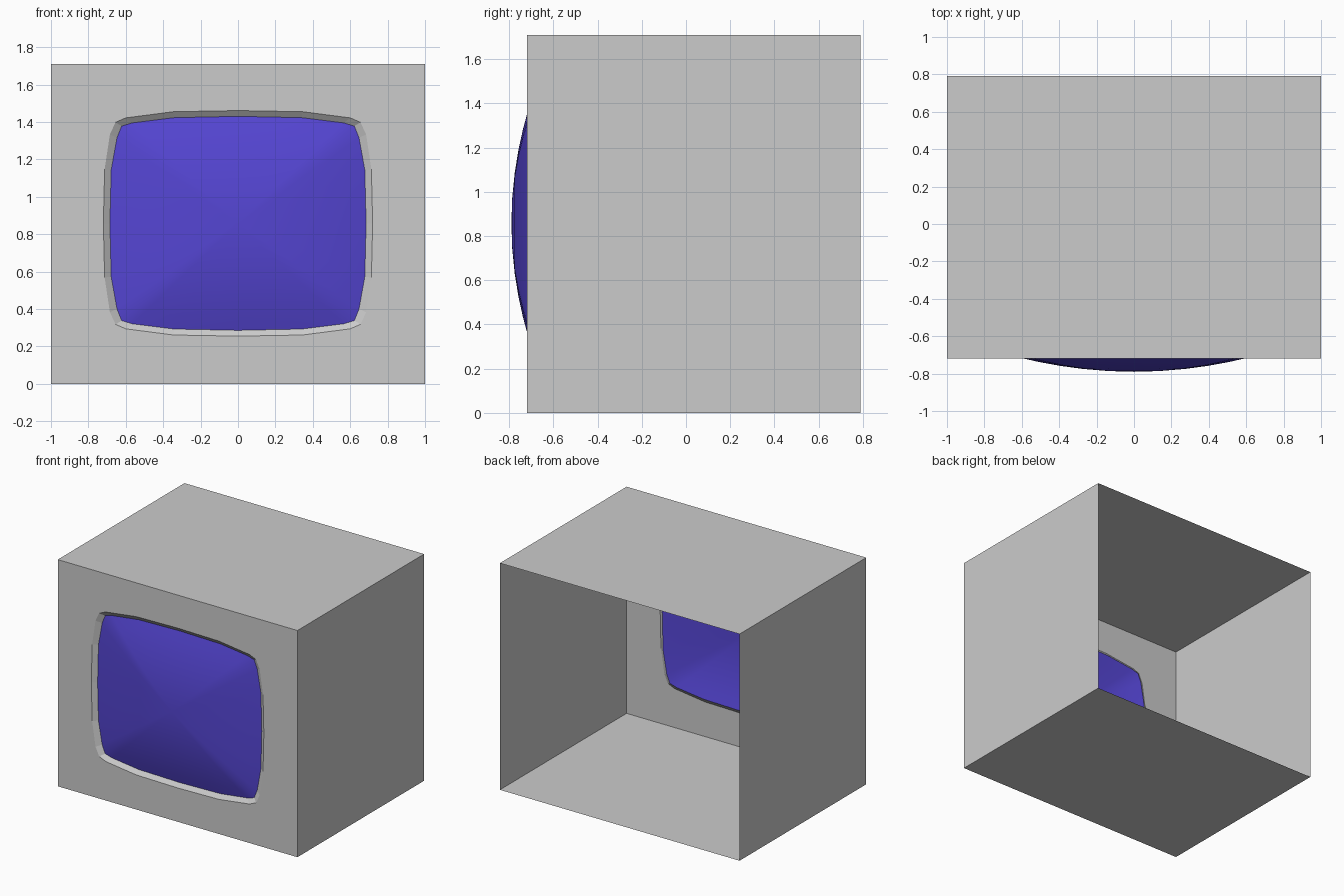
import bpy, bmesh

if "Cube" in bpy.data.objects:
    bpy.data.objects.remove(bpy.data.objects["Cube"])

ZC = 0.858                      # screen centre height
FRONT, BACK, TOP = -0.72, 0.79, 1.71
RIM, BULGE = -0.695, -0.79      # screen edge depth and apex depth


def mirror_outline(quarter):
    """Closed loop from quarter points running from +x axis to +z axis."""
    right_up = quarter
    left_up = [(-x, z) for x, z in reversed(quarter[:-1])]
    upper = right_up + left_up
    lower = [(x, -z) for x, z in reversed(upper[1:-1])]
    return upper + lower


OUTER = mirror_outline([(0.72, 0), (0.713, 0.29), (0.685, 0.475), (0.655, 0.54),
                        (0.60, 0.564), (0.345, 0.597), (0, 0.603)])
INNER = mirror_outline([(0.685, 0), (0.678, 0.285), (0.647, 0.458), (0.622, 0.52),
                        (0.565, 0.537), (0.34, 0.565), (0, 0.572)])


def ring(bm, outline, y, s=1.0):
    return [bm.verts.new((x * s, y, ZC + z * s)) for x, z in outline]


def bridge(bm, a, b):
    n = len(a)
    for i in range(n):
        j = (i + 1) % n
        bm.faces.new((a[i], a[j], b[j], b[i]))


def finish(bm, name, color=None, flip_to_front=False):
    bm.normal_update()
    if flip_to_front:
        bmesh.ops.reverse_faces(bm, faces=[f for f in bm.faces if f.normal.y > 0])
    me = bpy.data.meshes.new(name)
    bm.to_mesh(me)
    bm.free()
    ob = bpy.data.objects.new(name, me)
    bpy.context.collection.objects.link(ob)
    if color:
        mat = bpy.data.materials.new(name + "_color")
        mat.diffuse_color = color
        mat.use_nodes = True
        mat.node_tree.nodes["Principled BSDF"].inputs["Base Color"].default_value = mat.diffuse_color
        me.materials.append(mat)
    return ob


# Cabinet sides: thin shell, open at the back
bm = bmesh.new()
corners = [(-1, 0), (1, 0), (1, TOP), (-1, TOP)]
f = [bm.verts.new((x, FRONT, z)) for x, z in corners]
b = [bm.verts.new((x, BACK, z)) for x, z in corners]
bridge(bm, b, f)
bmesh.ops.recalc_face_normals(bm, faces=bm.faces[:])
for face in bm.faces:
    face.normal_update()
    c = face.calc_center_median()
    if face.normal.x * c.x + face.normal.z * (c.z - TOP / 2) < 0:
        face.normal_flip()
finish(bm, "cabinet_sides")

# Front panel with the screen opening
bm = bmesh.new()
edges = []
for loop in ([bm.verts.new((x, FRONT, z)) for x, z in corners], ring(bm, OUTER, FRONT)):
    edges += [bm.edges.new((loop[i - 1], loop[i])) for i in range(len(loop))]
bmesh.ops.triangle_fill(bm, use_beauty=True, edges=edges, normal=(0, -1, 0))
finish(bm, "front_panel", flip_to_front=True)

# Sloping bezel between panel and screen
bm = bmesh.new()
bridge(bm, ring(bm, OUTER, FRONT), ring(bm, INNER, RIM))
finish(bm, "screen_bezel", flip_to_front=True)

# Bulging screen from concentric scaled outlines
bm = bmesh.new()
prev = ring(bm, INNER, RIM)
for s in (0.88, 0.74, 0.58, 0.4, 0.2):
    cur = ring(bm, INNER, BULGE + (RIM - BULGE) * s * s, s)
    bridge(bm, prev, cur)
    prev = cur
apex = bm.verts.new((0, BULGE, ZC))
for i in range(len(prev)):
    bm.faces.new((prev[i - 1], prev[i], apex))
for face in bm.faces:
    face.smooth = True
finish(bm, "screen", (0.09, 0.06, 0.65, 1), flip_to_front=True)
